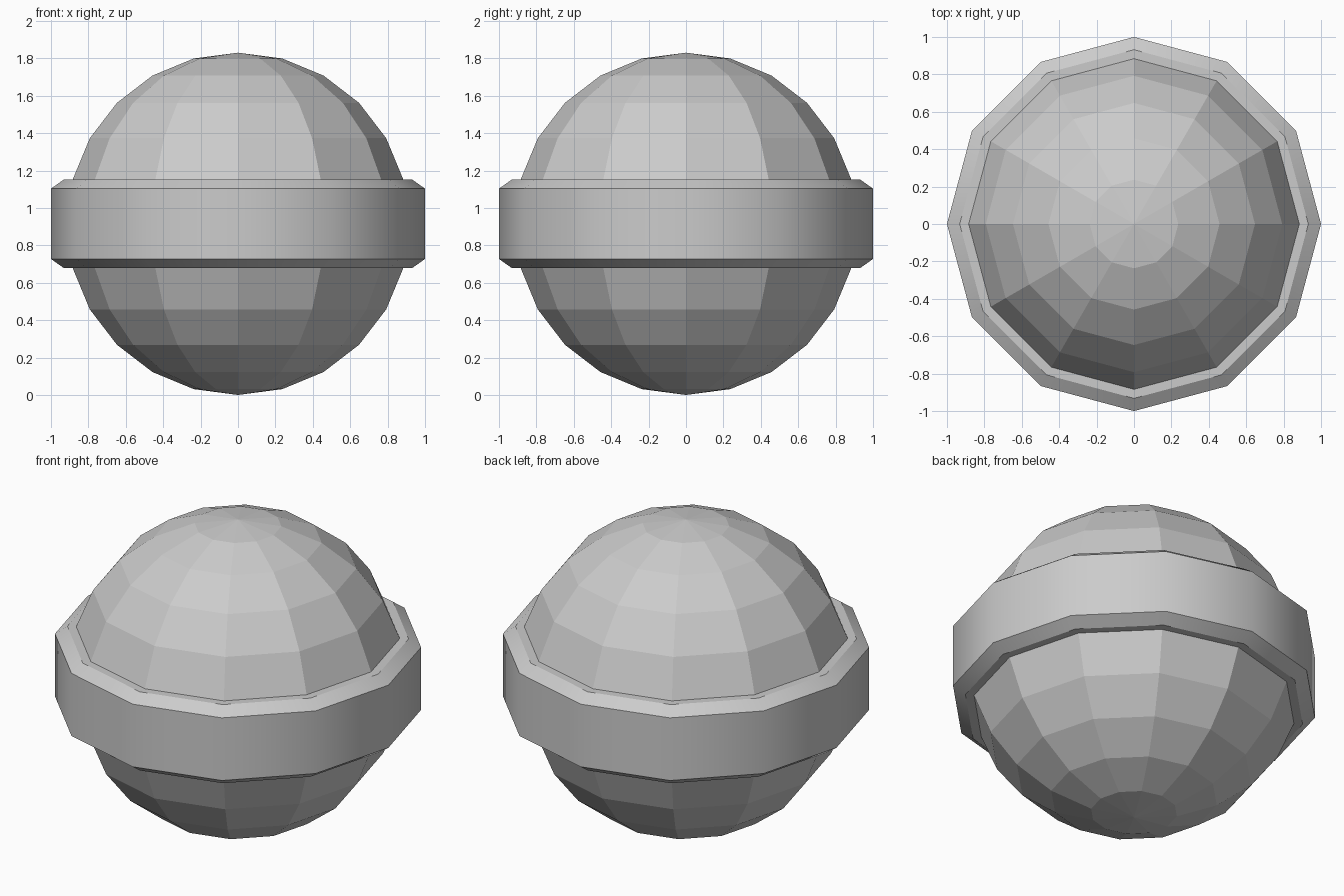
import bpy, bmesh, math

if "Cube" in bpy.data.objects:
    bpy.data.objects.remove(bpy.data.objects["Cube"])

R = 0.915      # ball radius, also its centre height
SIDES = 12


def add_object(name, bm):
    bmesh.ops.recalc_face_normals(bm, faces=bm.faces[:])
    mesh = bpy.data.meshes.new(name)
    bm.to_mesh(mesh)
    bm.free()
    obj = bpy.data.objects.new(name, mesh)
    bpy.context.collection.objects.link(obj)
    obj.location.z = R
    return obj


# Faceted ball
bm = bmesh.new()
bmesh.ops.create_uvsphere(bm, u_segments=SIDES, v_segments=12, radius=R)
add_object("ball", bm)

# Chamfered belt: closed (radius, height) section turned around the ball
upper = [(0.875, 0.236), (0.932, 0.236), (1.0, 0.188)]
section = upper + [(r, -z) for r, z in reversed(upper)]
bm = bmesh.new()
rings = []
for i in range(SIDES):
    a = 2 * math.pi * i / SIDES
    rings.append([bm.verts.new((r * math.cos(a), r * math.sin(a), z)) for r, z in section])
n = len(section)
for i in range(SIDES):
    a, b = rings[i], rings[(i + 1) % SIDES]
    for j in range(n):
        k = (j + 1) % n
        bm.faces.new((a[j], b[j], b[k], a[k]))
belt = add_object("belt", bm)

# Smooth around the belt, sharp at the chamfers
bpy.context.view_layer.objects.active = belt
belt.select_set(True)
bpy.ops.object.shade_smooth_by_angle(angle=math.radians(31))
